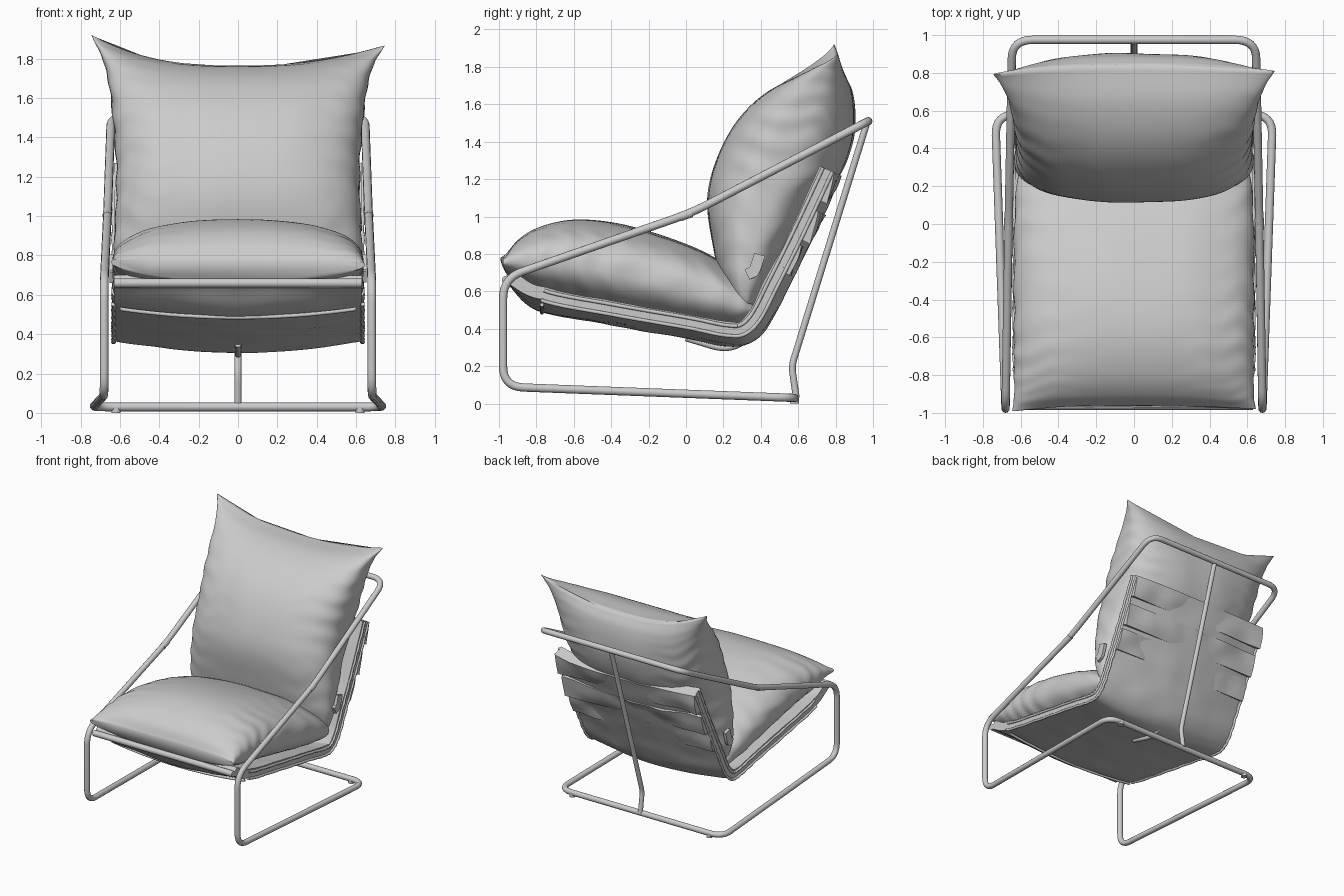
import bpy, bmesh
from math import sin, cos, pi, copysign
from mathutils import Vector, noise

if "Cube" in bpy.data.objects:
    bpy.data.objects.remove(bpy.data.objects["Cube"])

grey = bpy.data.materials.new("soft_grey")
grey.use_nodes = True
grey.diffuse_color = (0.6, 0.6, 0.6, 1)
grey.node_tree.nodes["Principled BSDF"].inputs["Base Color"].default_value = (0.6, 0.6, 0.6, 1)


def finish(obj, angle=0.9):
    obj.data.materials.append(grey)
    bpy.ops.object.select_all(action='DESELECT')
    obj.select_set(True)
    bpy.context.view_layer.objects.active = obj
    if obj.type == 'CURVE':
        bpy.ops.object.convert(target='MESH')
    bpy.ops.object.shade_smooth_by_angle(angle=angle)


def smooth(points, steps):
    """Catmull-Rom interpolation through tuples of any length."""
    p = [Vector(q) for q in points]
    p = [2 * p[0] - p[1]] + p + [2 * p[-1] - p[-2]]
    out = []
    for a, b, c, d in zip(p, p[1:], p[2:], p[3:]):
        for k in range(steps):
            t = k / steps
            out.append(0.5 * (2 * b + (c - a) * t + (2 * a - 5 * b + 4 * c - d) * t**2
                              + (3 * b - a - 3 * c + d) * t**3))
    return out + [p[-2]]


def loft(name, rings, angle=0.9):
    """Skin closed rings and cap both ends."""
    bm = bmesh.new()
    rows = [[bm.verts.new(v) for v in ring] for ring in rings]
    n = len(rows[0])
    for r, s in zip(rows, rows[1:]):
        for i in range(n):
            j = (i + 1) % n
            bm.faces.new((r[i], r[j], s[j], s[i]))
    bm.faces.new(rows[0])
    bm.faces.new(rows[-1])
    bmesh.ops.recalc_face_normals(bm, faces=bm.faces)
    mesh = bpy.data.meshes.new(name)
    bm.to_mesh(mesh)
    bm.free()
    obj = bpy.data.objects.new(name, mesh)
    bpy.context.collection.objects.link(obj)
    finish(obj, angle)


def rounded(points, radius, closed):
    """Round the corners of a polyline."""
    pts = [Vector(p) for p in points]
    out = []
    for i, p in enumerate(pts):
        if not closed and i in (0, len(pts) - 1):
            out.append(p)
            continue
        a, b = pts[i - 1] - p, pts[(i + 1) % len(pts)] - p
        a = p + a.normalized() * min(radius, a.length / 2)
        b = p + b.normalized() * min(radius, b.length / 2)
        for k in range(9):
            t = k / 8
            out.append(a * (1 - t)**2 + p * 2 * t * (1 - t) + b * t**2)
    return out


def tube(name, points, thickness, radius=0.1, closed=False):
    path = rounded(points, radius, closed) if radius else points
    curve = bpy.data.curves.new(name, 'CURVE')
    curve.dimensions = '3D'
    curve.bevel_depth = thickness
    curve.bevel_resolution = 4
    curve.use_fill_caps = True
    spline = curve.splines.new('POLY')
    spline.points.add(len(path) - 1)
    for sp, p in zip(spline.points, path):
        sp.co = (*p, 1)
    spline.use_cyclic_u = closed
    obj = bpy.data.objects.new(name, curve)
    bpy.context.collection.objects.link(obj)
    finish(obj)


def pillow(name, stations, power, lift, seed):
    """Stations: outer y, z, inner y, z, half width; corners of the last end are pulled by lift."""
    path = smooth(stations, 10)
    rings, count = [], 96
    for k, (fy, fz, by, bz, w) in enumerate(path):
        t = k / (len(path) - 1)
        mid = Vector((0, (fy + by) / 2, (fz + bz) / 2))
        half = Vector((0, fy, fz)) - mid
        ring = []
        for i in range(count):
            c, s = cos(2 * pi * i / count), sin(2 * pi * i / count)
            u = copysign(abs(c)**(2 / power), c)
            d = copysign(abs(s)**(2 / power), s)
            n = noise.noise((u * 3 + seed, t * 3, d))
            crease = 0.006 * abs(u)**3 * sin(t * 75 + 5 * n + 4 * u) + 0.01 * n
            p = mid + half * d + half.normalized() * d * crease * sin(pi * t)
            p.x = u * (w + 0.004 * sin(t * 60 + 6 * n) * sin(pi * t))
            p += Vector(lift) * t**4 * abs(u)**2.5 * (1 - 0.2 * u)
            ring.append(p)
        rings.append(ring)
    loft(name, rings, 1.2)


def sheet(name, profile, width, thick, sag=0.0, offset=0.0, centre=0.0, rough=0.006):
    """Thick cloth following a y-z profile, bulging outward by sag."""
    rings, cols = [], 32
    for k, p in enumerate(profile):
        a, b = profile[max(k - 1, 0)], profile[min(k + 1, len(profile) - 1)]
        tangent = (b - a).normalized()
        out = Vector((0, tangent[1], -tangent[0]))
        pinned = min(1, k / 8)
        outer, inner = [], []
        for i in range(cols + 1):
            u = 2 * i / cols - 1
            x = centre + u * width
            puff = sag * pinned * (cos(pi * u / 2) - 0.65) + offset
            puff += rough * noise.noise((x * 5, p[0] * 7, p[1] * 7))
            base = Vector((x, p[0], p[1]))
            outer.append(base + out * puff)
            inner.append(base + out * (puff - thick))
        rings.append(outer + inner[::-1])
    loft(name, rings, 0.7)


# Tubular frame: one continuous loop with bent arm rails, plus front bar, rear strut and feet
side = [(0.645, 0.975, 1.51), (0.663, 0.03, 1.02), (0.68, -0.978, 0.67),
        (0.68, -0.978, 0.09), (0.735, 0.58, 0.03)]
loop = side + [(-x, y, z) for x, y, z in reversed(side)]
tube("frame_loop", loop, 0.022, 0.11, True)
tube("front_bar", [(-0.63, -0.96, 0.66), (0.63, -0.96, 0.66)], 0.024, 0)
tube("rear_strut", [(0, 0.97, 1.51), (0, 0.565, 0.2), (0, 0.59, 0.03)], 0.018, 0.04)
tube("under_seat_support", [(0, 0.0, 0.35), (0, 0.28, 0.265), (0, 0.48, 0.56)], 0.017, 0.16)
for sx, label in ((1, "left"), (-1, "right")):
    tube(label + "_foot", [(sx * 0.62, 0.58, 0.0), (sx * 0.62, 0.58, 0.03)], 0.024, 0)
    a, b = Vector(side[1]), Vector(side[2])
    joint = [a.lerp(b, f) for f in (0.0, 0.06)]
    tube(label + "_rail_joint", [(sx * p.x, p.y, p.z) for p in joint], 0.024, 0)

# Fabric sling under the seat and up the back
outline = [(-0.96, 0.645), (-0.79, 0.52), (-0.4, 0.44), (0.0, 0.37), (0.2, 0.33), (0.32, 0.335),
           (0.42, 0.42), (0.52, 0.61), (0.62, 0.81), (0.72, 1.02), (0.815, 1.225)]
profile = smooth(outline, 8)
sheet("sling", profile, 0.63, 0.07, sag=0.06)
for k, (lo, hi, out) in enumerate(((59, 66, 0.0), (66, 73, 0.012), (74, 81, 0.012))):
    sheet("back_band_%d" % (k + 1), profile[lo:hi], 0.632, 0.05, sag=0.06, offset=out, rough=0.02)

# Stitched edges and loose ties on the sling
for sx, label in ((1, "left"), (-1, "right")):
    for depth, kind in ((0.035, "outer"), (0.09, "inner")):
        edge = []
        for k, p in enumerate(profile[8:], 8):
            t = (profile[min(k + 1, len(profile) - 1)] - profile[k - 1]).normalized()
            x = sx * (0.632 + 0.003 * sin(k * 1.7 + depth * 40))
            edge.append((x, p[0] - t[1] * depth, p[1] + t[0] * depth))
        tube(label + "_" + kind + "_edge_seam", edge, 0.01, 0)
    tie = smooth([(0.34, 0.66), (0.39, 0.69), (0.42, 0.79)], 4)
    sheet(label + "_tie", tie, 0.012, 0.06, centre=sx * 0.64)
seam = [(0.5 * u / 10, -0.77, 0.485 + 0.03 * (u / 10)**2) for u in range(-12, 13)]
tube("front_under_seam", seam, 0.01, 0)

# Seat cushion, lofted from the rear to the blunt front
seat = [(0.36, 0.55, 0.37, 0.45, 0.57), (0.28, 0.69, 0.29, 0.38, 0.61), (0.1, 0.81, 0.08, 0.39, 0.63),
        (-0.15, 0.905, -0.16, 0.43, 0.635), (-0.4, 0.965, -0.41, 0.48, 0.635),
        (-0.62, 0.98, -0.62, 0.53, 0.635), (-0.8, 0.94, -0.78, 0.57, 0.635),
        (-0.91, 0.865, -0.89, 0.63, 0.635), (-0.96, 0.775, -0.95, 0.675, 0.645)]
pillow("seat_cushion", seat, 2.4, (0, -0.03, 0.035), 2)

# Back cushion, lofted from the bottom to the pointed top corners
back = [(0.28, 0.5, 0.35, 0.48, 0.57), (0.19, 0.65, 0.44, 0.61, 0.62), (0.14, 0.86, 0.54, 0.81, 0.63),
        (0.115, 1.1, 0.68, 1.04, 0.62), (0.17, 1.32, 0.82, 1.22, 0.62), (0.28, 1.52, 0.89, 1.4, 0.635),
        (0.44, 1.67, 0.905, 1.55, 0.655), (0.63, 1.75, 0.89, 1.67, 0.69), (0.83, 1.765, 0.85, 1.75, 0.745)]
pillow("back_cushion", back, 2.7, (0, -0.04, 0.135), 7)
